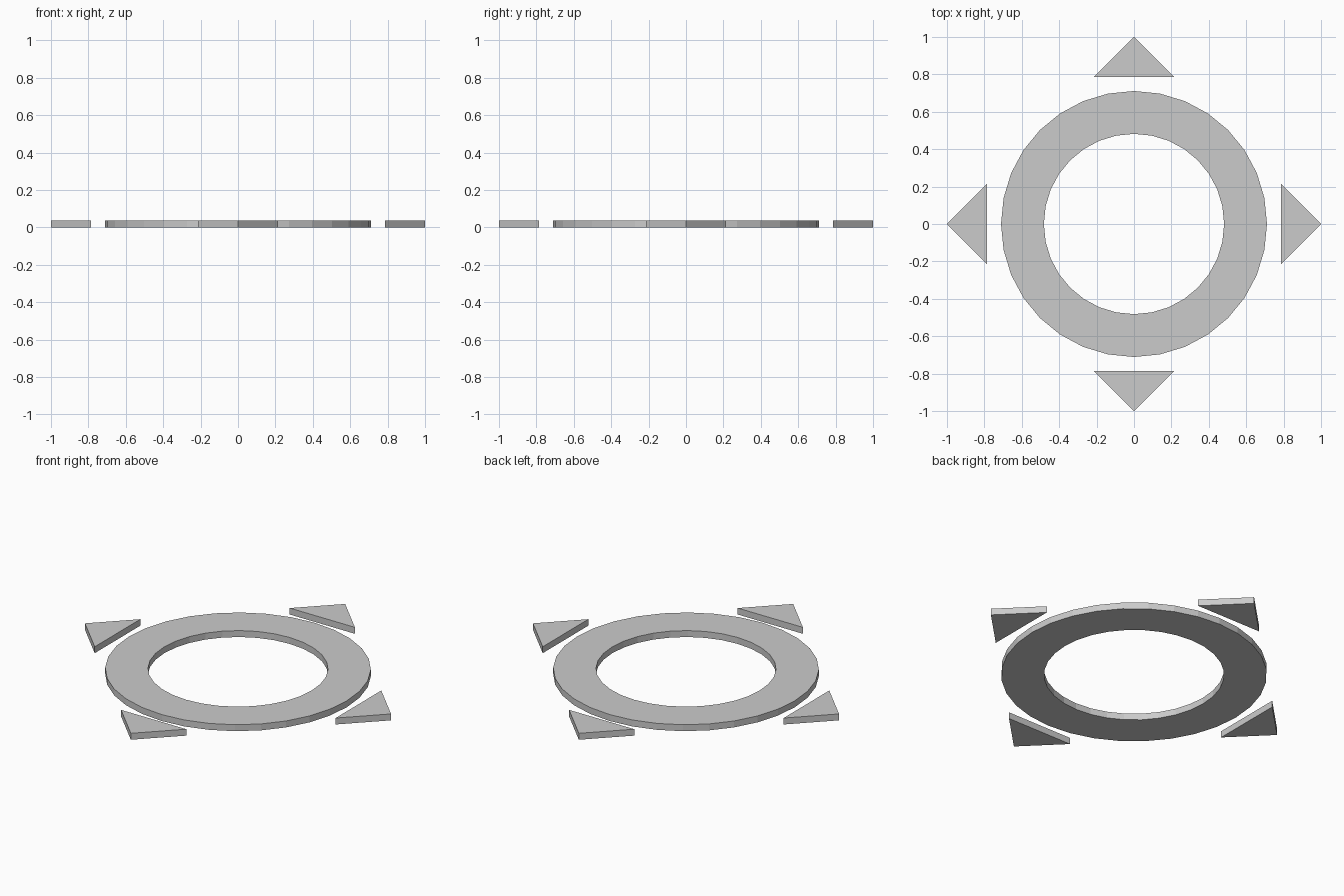
import bpy
import bmesh
from math import cos, sin, pi

if "Cube" in bpy.data.objects:
    bpy.data.objects.remove(bpy.data.objects["Cube"])

HEIGHT = 0.038
SIDES = 32


def circle(radius, z):
    return [(radius * cos(2 * pi * i / SIDES), radius * sin(2 * pi * i / SIDES), z)
            for i in range(SIDES)]


def make_object(name, bm):
    bmesh.ops.recalc_face_normals(bm, faces=bm.faces)
    mesh = bpy.data.meshes.new(name)
    bm.to_mesh(mesh)
    bm.free()
    obj = bpy.data.objects.new(name, mesh)
    bpy.context.collection.objects.link(obj)
    return obj


# Flat ring: rectangular section swept around 32 sides
bm = bmesh.new()
section = [(0.711, 0), (0.711, HEIGHT), (0.482, HEIGHT), (0.482, 0)]
loops = [[bm.verts.new(p) for p in circle(r, z)] for r, z in section]
for k in range(4):
    a, b = loops[k], loops[(k + 1) % 4]
    for i in range(SIDES):
        j = (i + 1) % SIDES
        bm.faces.new((a[i], a[j], b[j], b[i]))
make_object("ring", bm)

# Four arrowheads pointing outwards
for i, side in enumerate(("right", "back", "left", "front")):
    bm = bmesh.new()
    outline = [(1, 0, 0), (0.787, 0.213, 0), (0.787, -0.213, 0)]
    base = bm.faces.new([bm.verts.new(p) for p in outline])
    top = bmesh.ops.extrude_face_region(bm, geom=[base], use_keep_orig=True)["geom"]
    bmesh.ops.translate(bm, vec=(0, 0, HEIGHT),
                        verts=[g for g in top if isinstance(g, bmesh.types.BMVert)])
    arrow = make_object(f"{side}_arrowhead", bm)
    arrow.rotation_euler.z = i * pi / 2
